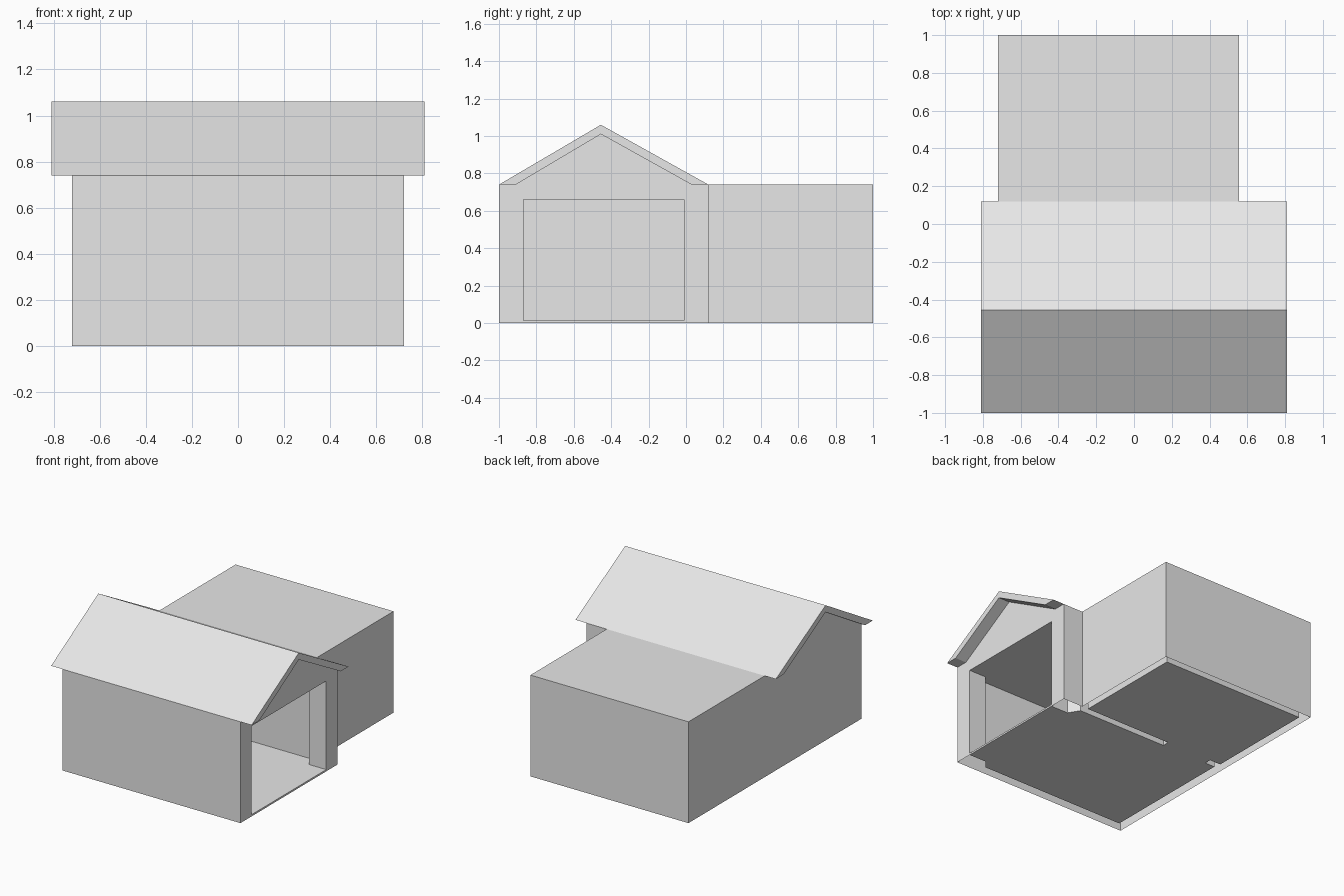
import bpy

if "Cube" in bpy.data.objects:
    bpy.data.objects.remove(bpy.data.objects["Cube"])

EAVE, CEIL, SLAB = 0.74, 0.66, 0.013      # eave height, ceiling height, floor thickness
FRONT, MID, BACK = -1.0, 0.12, 1.0        # depth of the two wings
LEFT, RIGHT, INSET = -0.72, 0.72, 0.557   # outer wall positions
RIDGE_Y = -0.455

grey = bpy.data.materials.new("light grey")
grey.diffuse_color = (0.8, 0.8, 0.8, 1)
grey.use_nodes = True
grey.node_tree.nodes["Principled BSDF"].inputs["Base Color"].default_value = grey.diffuse_color


def add_object(name, faces):
    """Build one object from faces given as lists of points."""
    verts, index = [], []
    for face in faces:
        index.append(list(range(len(verts), len(verts) + len(face))))
        verts += face
    mesh = bpy.data.meshes.new(name)
    mesh.from_pydata(verts, [], index)
    mesh.materials.append(grey)
    obj = bpy.data.objects.new(name, mesh)
    bpy.context.collection.objects.link(obj)
    return obj


def flat(plan, z, up=True):
    pts = [(x, y, z) for x, y in plan]
    return pts if up else pts[::-1]


def sides(plan, z0, z1, skip=(), outward=True):
    """Upright faces around a counter-clockwise plan."""
    out = []
    for i, (a, b) in enumerate(zip(plan, plan[1:] + plan[:1])):
        if i in skip:
            continue
        quad = [(*a, z0), (*b, z0), (*b, z1), (*a, z1)]
        out.append(quad if outward else quad[::-1])
    return out


def at_x(profile, x, right=True):
    pts = [(x, y, z) for y, z in profile]
    return pts if right else pts[::-1]


# Outer walls, open underneath, with gable ends and a door opening on the right
outer = [(LEFT, FRONT), (RIGHT, FRONT), (RIGHT, MID), (INSET, MID), (INSET, BACK), (LEFT, BACK)]
gable = [(MID, EAVE), (0.03, EAVE), (RIDGE_Y, 1.01), (-0.91, EAVE), (FRONT, EAVE)]
door_end = [(FRONT, 0), (-0.87, 0), (-0.87, CEIL), (-0.01, CEIL), (-0.01, 0), (MID, 0)] + gable
blank_end = [(FRONT, 0), (BACK, 0), (BACK, EAVE)] + gable
add_object("outer_walls", sides(outer, 0, EAVE, skip=(1, 5))
           + [at_x(door_end, RIGHT), at_x(blank_end, LEFT, False)])

# Flat roof of the rear wing
rear = [(LEFT, MID), (INSET, MID), (INSET, BACK), (LEFT, BACK)]
add_object("rear_flat_roof", [flat(rear, EAVE)])

# Rooms: splayed door jambs, front room, gap in the dividing wall, rear room
rooms = [(0.72, -0.01), (0.58, -0.01), (0.53, 0.07), (-0.20, 0.07), (-0.20, 0.12), (0.507, 0.12),
         (0.507, 0.95), (-0.66, 0.95), (-0.66, 0.12), (-0.57, 0.12), (-0.57, 0.07), (-0.65, 0.07),
         (-0.65, -0.93), (0.53, -0.93), (0.58, -0.87), (0.72, -0.87)]
last = len(rooms) - 1
add_object("inner_walls", sides(rooms, SLAB, CEIL, skip=(last,), outward=False))
add_object("ceiling", [flat(rooms, CEIL, False)])
add_object("floor", [flat(rooms, SLAB), flat(rooms, 0, False)] + sides(rooms, 0, SLAB))

# Gable roof: a bent slab along x that overhangs both ends
chevron = [(FRONT, EAVE), (-0.91, EAVE), (RIDGE_Y, 1.01), (0.03, EAVE), (MID, EAVE), (RIDGE_Y, 1.06)]
faces = [at_x(chevron, 0.81), at_x(chevron, -0.81, False)]
for (y0, z0), (y1, z1) in zip(chevron, chevron[1:] + chevron[:1]):
    faces.append([(-0.81, y0, z0), (-0.81, y1, z1), (0.81, y1, z1), (0.81, y0, z0)])
add_object("gable_roof", faces)
